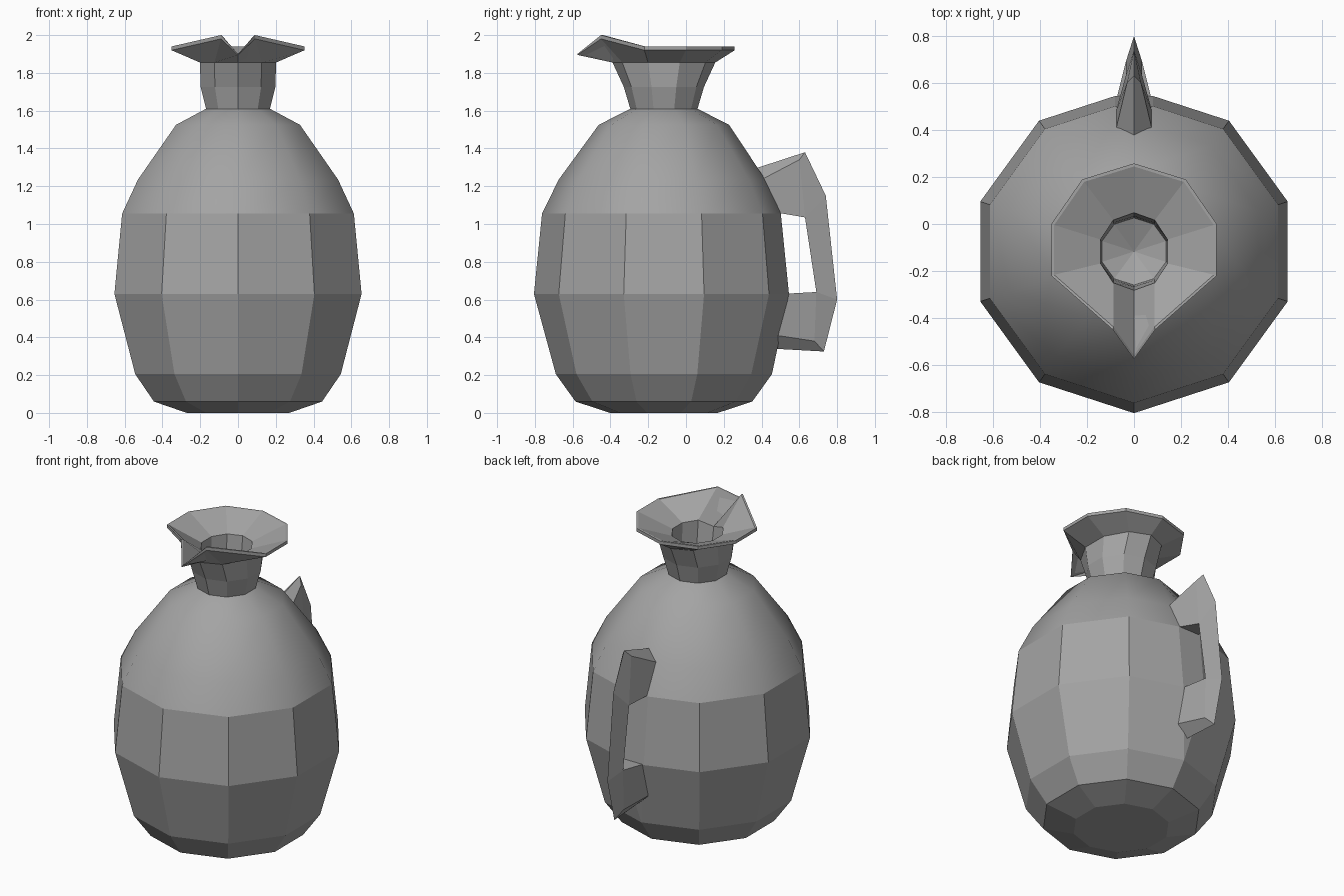
import bpy, bmesh, math
from mathutils import Vector

if "Cube" in bpy.data.objects:
    bpy.data.objects.remove(bpy.data.objects["Cube"])

SIDES = 10
CY = -0.117  # axis of the vessel in y

# Dark grey clay
clay = bpy.data.materials.new("clay")
clay.diffuse_color = (.37, .37, .37, 1)
clay.use_nodes = True
clay.node_tree.nodes["Principled BSDF"].inputs["Base Color"].default_value = clay.diffuse_color


def ring(z, rx, ry=None):
    ry = ry or rx
    return [Vector((rx * math.cos(a), CY + ry * math.sin(a), z))
            for a in (-math.pi / 2 + i * 2 * math.pi / SIDES for i in range(SIDES))]


def belly_ring(z, r, w):
    # the back corner is cut to a flat of half width w where the handle joins
    pts = ring(z, r)
    y = pts[5].y - w * math.tan(math.pi / SIDES)
    return pts[:5] + [Vector((w, y, z)), Vector((-w, y, z))] + pts[6:]


def finish(bm, name):
    bmesh.ops.remove_doubles(bm, verts=bm.verts, dist=1e-4)
    bmesh.ops.recalc_face_normals(bm, faces=bm.faces)
    mesh = bpy.data.meshes.new(name)
    bm.to_mesh(mesh)
    bm.free()
    mesh.materials.append(clay)
    ob = bpy.data.objects.new(name, mesh)
    bpy.context.collection.objects.link(ob)
    return ob


def loft(bm, rings, smooth_from=99):
    loops = [[bm.verts.new(p) for p in r] for r in rings]
    for k, (lo, hi) in enumerate(zip(loops, loops[1:])):
        for i in range(len(lo)):
            j = (i + 1) % len(lo)
            f = bm.faces.new((lo[i], lo[j], hi[j], hi[i]))
            f.smooth = k >= smooth_from
    return loops


# Belly: flat facets below, smooth shoulder above
bm = bmesh.new()
profile = [(0, .285, 0), (.06, .468, 0), (.205, .572, 0), (.63, .688, .08),
           (1.055, .645, .08), (1.235, .557, .06), (1.525, .345, 0), (1.61, .178, 0)]
loops = loft(bm, [belly_ring(*p) for p in profile], smooth_from=4)
bm.faces.new(loops[0])
finish(bm, "belly")

# Neck and flared lip with folded spout, continuing into the mouth
half = [(0, -.575, 1.90), (.09, -.45, 2.0), (.352, -.22, 1.94),
        (.352, 0, 1.94), (.22, .19, 1.94), (0, .258, 1.94)]
lip = [Vector(p) for p in half] + [Vector((-x, y, z)) for x, y, z in half[-2:0:-1]]
lip_low = [p - Vector((0, 0, .005 if i == 0 else .02)) for i, p in enumerate(lip)]
lip_in = [Vector((p.x * .965, CY + (p.y - CY) * .965, p.z)) for p in lip]
mouth = ring(1.86, .15, .165)
mouth[0].z = 1.83  # spout valley
bm = bmesh.new()
loops = loft(bm, [ring(1.61, .178), ring(1.725, .208, .212), ring(1.855, .212, .272),
                  lip_low, lip, lip_in, mouth, ring(1.73, .15), ring(1.61, .143)])
floor = bm.verts.new((0, CY, 1.55))
for i in range(SIDES):
    bm.faces.new((loops[-1][i], loops[-1][(i + 1) % SIDES], floor))
finish(bm, "neck_and_spout")

# Handle: wedge section with a sharp outer ridge, mirrored in x
pts = {"a": (.08, .47, 1.062), "b": (.08, .39, 1.23), "c": (.03, .60, 1.34),
       "d": (.035, .63, 1.035), "e": (.035, .69, .64), "f": (.08, .51, .63),
       "g": (.08, .45, .415), "h": (.03, .68, .38),
       "t": (0, .37, 1.295), "p": (0, .63, 1.38), "q": (0, .74, 1.15),
       "r": (0, .80, .60), "s": (0, .73, .325), "u": (0, .46, .34)}
bm = bmesh.new()
right = {k: bm.verts.new(p) for k, p in pts.items()}
left = {k: right[k] if p[0] == 0 else bm.verts.new((-p[0], p[1], p[2]))
        for k, p in pts.items()}
for side in (right, left):
    for quad in ("abcd", "cpqd", "btpc", "dqre", "ersh", "fehg", "ghsu"):
        bm.faces.new([side[k] for k in quad])
for m, n in ("ad", "de", "ef"):
    bm.faces.new((right[m], right[n], left[n], left[m]))
for m, n, o in ("abt", "fgu"):
    bm.faces.new((right[m], right[n], right[o], left[n], left[m]))
finish(bm, "handle")
